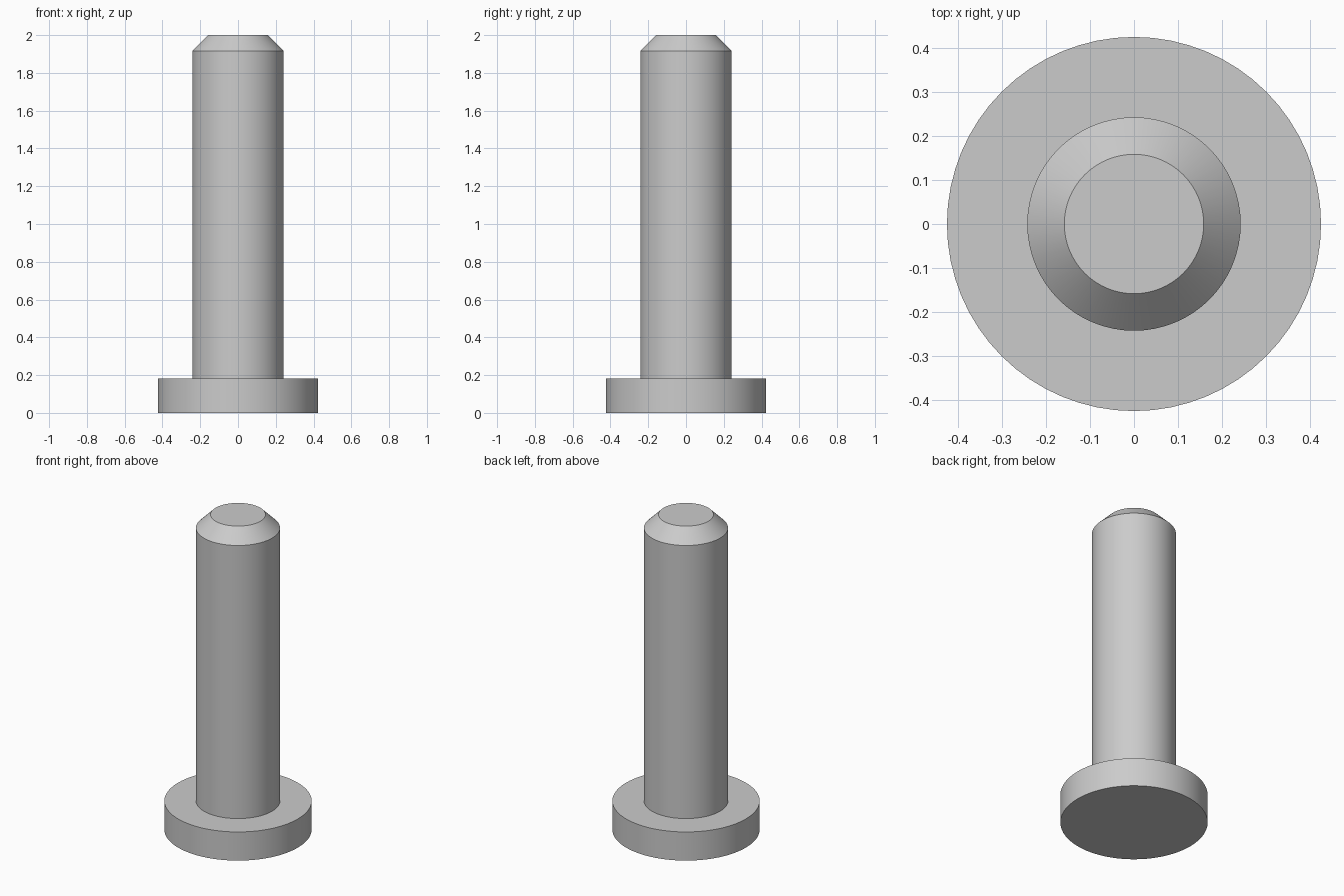
import bpy
import bmesh
import math

cube = bpy.data.objects.get("Cube")
if cube:
    bpy.data.objects.remove(cube, do_unlink=True)

SEGMENTS = 64

steel = bpy.data.materials.new("plain_grey")
steel.use_nodes = True
GREY = (0.6, 0.6, 0.6, 1.0)
steel.diffuse_color = GREY
steel.node_tree.nodes["Principled BSDF"].inputs["Base Color"].default_value = GREY


def lathe(name, profile):
    """Turn a (radius, height) profile around z, capping both ends."""
    bm = bmesh.new()
    rings = []
    for radius, z in profile:
        ring = []
        for i in range(SEGMENTS):
            a = math.tau * i / SEGMENTS
            ring.append(bm.verts.new((radius * math.cos(a), radius * math.sin(a), z)))
        rings.append(ring)
    for low, high in zip(rings, rings[1:]):
        for i in range(SEGMENTS):
            j = (i + 1) % SEGMENTS
            bm.faces.new((low[i], low[j], high[j], high[i]))
    bm.faces.new(rings[0][::-1])
    bm.faces.new(rings[-1])
    mesh = bpy.data.meshes.new(name)
    bm.to_mesh(mesh)
    bm.free()
    mesh.materials.append(steel)
    obj = bpy.data.objects.new(name, mesh)
    bpy.context.collection.objects.link(obj)
    # Smooth round walls, sharp rims
    bpy.ops.object.select_all(action="DESELECT")
    obj.select_set(True)
    bpy.context.view_layer.objects.active = obj
    bpy.ops.object.shade_smooth_by_angle(angle=math.radians(30))
    return obj


# One turned pin: flat disc head, straight shank, chamfered tip
lathe("headed_pin", [
    (0.424, 0.0),    # head underside
    (0.424, 0.182),  # head rim
    (0.242, 0.182),  # shank root
    (0.242, 1.916),  # chamfer start
    (0.158, 2.0),    # tip
])
